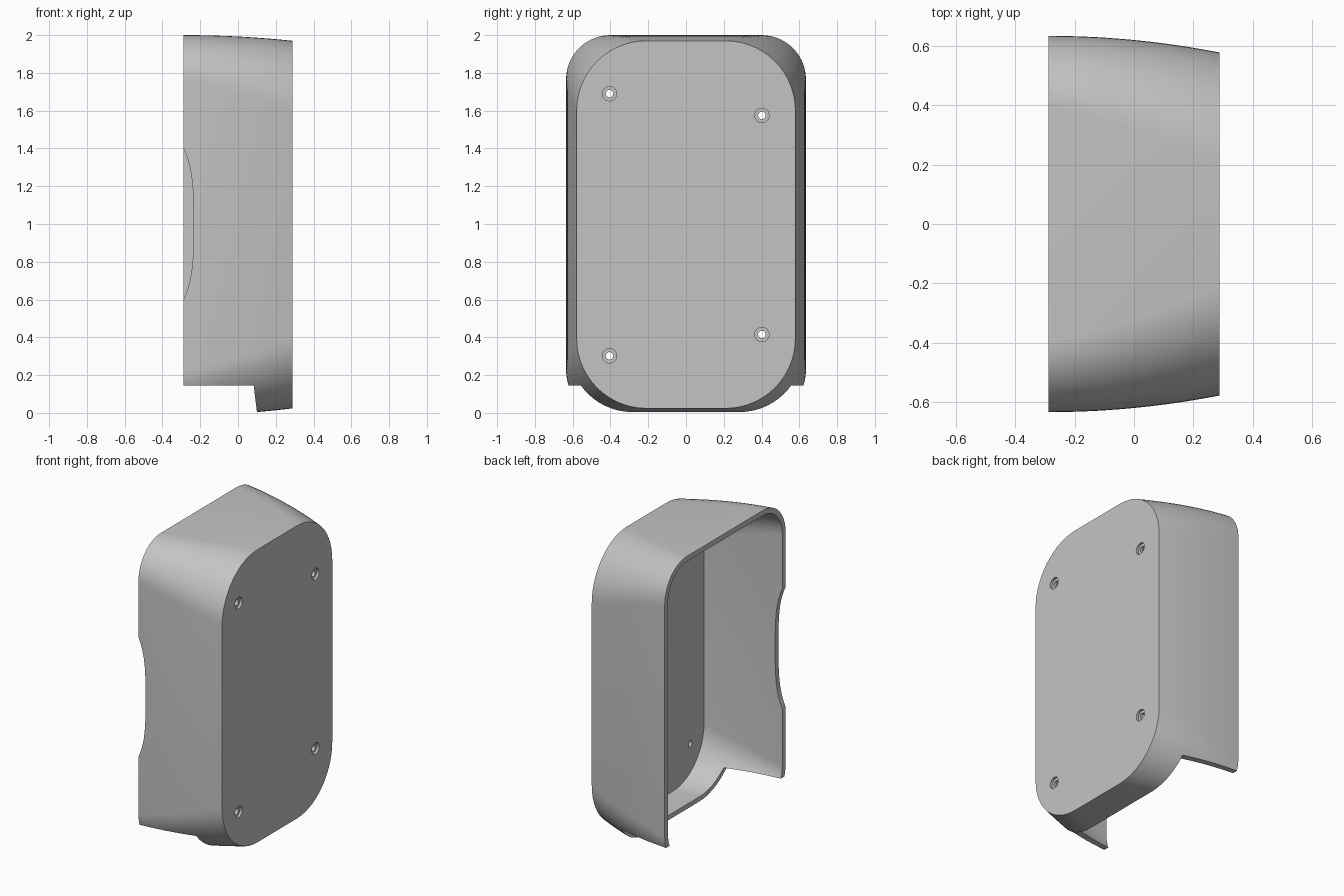
import bpy, bmesh, math
from mathutils import Matrix

cube = bpy.data.objects.get("Cube")
if cube:
    bpy.data.objects.remove(cube, do_unlink=True)

X0, X1 = -0.288, 0.288      # open rim and closed panel
WALL = 0.035
CORNER_STEPS, LOFT_STEPS = 14, 10

grey = bpy.data.materials.new("plain grey")
grey.use_nodes = True
grey.diffuse_color = (0.55, 0.55, 0.55, 1)
grey.node_tree.nodes["Principled BSDF"].inputs["Base Color"].default_value = (0.55, 0.55, 0.55, 1)


def make_object(name, bm):
    bmesh.ops.recalc_face_normals(bm, faces=bm.faces)
    mesh = bpy.data.meshes.new(name)
    bm.to_mesh(mesh)
    bm.free()
    obj = bpy.data.objects.new(name, mesh)
    bpy.context.collection.objects.link(obj)
    return obj


def section(x, inset):
    """Rounded rectangle at depth x; it narrows and rounds off towards the panel."""
    t = (x - X0) / (X1 - X0)
    half_y = 0.635 - 0.056 * t * t - inset
    top = 2.0 - 0.03 * t * t - inset
    bottom = -0.012 + 0.036 * t * t + inset
    r = 0.235 + 0.135 * t - inset
    centres = [(half_y - r, top - r), (r - half_y, top - r),
               (r - half_y, bottom + r), (half_y - r, bottom + r)]
    points = []
    for quarter, (cy, cz) in enumerate(centres):
        for i in range(CORNER_STEPS + 1):
            a = math.pi / 2 * (quarter + i / CORNER_STEPS)
            points.append((x, cy + r * math.cos(a), cz + r * math.sin(a)))
    return points


def bridge(bm, a, b):
    for i in range(len(a)):
        j = (i + 1) % len(a)
        bm.faces.new((a[i], a[j], b[j], b[i]))


def prism(name, outline, y0, y1):
    """Extrude an x-z outline along y."""
    bm = bmesh.new()
    ends = [[bm.verts.new((x, y, z)) for x, z in outline] for y in (y0, y1)]
    bridge(bm, *ends)
    for end in ends:
        bm.faces.new(end)
    return make_object(name, bm)


def cylinder(name, radius, x0, x1, y, z):
    bm = bmesh.new()
    bmesh.ops.create_cone(bm, cap_ends=True, segments=32, radius1=radius, radius2=radius,
                          depth=x1 - x0,
                          matrix=Matrix.Translation(((x0 + x1) / 2, y, z))
                          @ Matrix.Rotation(math.pi / 2, 4, 'Y'))
    return make_object(name, bm)


# Hollow case: outer skin, rim, inner skin and panel
bm = bmesh.new()
stations = []
for inset, depth in ((0, X1), (WALL, X1 - WALL)):
    xs = [X0 + (depth - X0) * i / LOFT_STEPS for i in range(LOFT_STEPS + 1)]
    rings = [[bm.verts.new(p) for p in section(x, inset)] for x in xs]
    for a, b in zip(rings, rings[1:]):
        bridge(bm, a, b)
    bm.faces.new(rings[-1])
    stations.append(rings)
bridge(bm, stations[0][0], stations[1][0])
case = make_object("case", bm)

# Open underside with a slanted front edge
cutters = [prism("underside_cutter",
                 [(-1, -0.2), (0.125, -0.2), (0.083, 0.145), (-1, 0.145)], -1, 1)]

# Shallow finger notch in the front wall's rim
arc = [i / 12 for i in range(-12, 13)]
notch = [(X0 + 0.052 * (1 - abs(s) ** 3.5), 1 + 0.4 * s) for s in arc]
cutters.append(prism("notch_cutter", [(-0.5, 0.6)] + notch + [(-0.5, 1.4)], -1, -0.3))

# Counterbored screw holes
for y, z in ((-0.405, 1.69), (0.402, 1.575), (0.402, 0.415), (-0.405, 0.302)):
    cutters.append(cylinder("hole_cutter", 0.02, 0.2, 0.4, y, z))
    cutters.append(cylinder("counterbore_cutter", 0.038, X1 - 0.016, 0.4, y, z))

for cutter in cutters:
    cutter.hide_render = True
    mod = case.modifiers.new(cutter.name, 'BOOLEAN')
    mod.operation = 'DIFFERENCE'
    mod.solver = 'EXACT'
    mod.object = cutter

# Bake the cuts and drop the helpers
bpy.context.view_layer.update()
graph = bpy.context.evaluated_depsgraph_get()
baked = bpy.data.meshes.new_from_object(case.evaluated_get(graph))
case.modifiers.clear()
case.data = baked
for cutter in cutters:
    bpy.data.objects.remove(cutter, do_unlink=True)
case.data.materials.clear()
case.data.materials.append(grey)

bpy.ops.object.select_all(action='DESELECT')
case.select_set(True)
bpy.context.view_layer.objects.active = case
bpy.ops.object.shade_smooth_by_angle(angle=math.radians(30))
